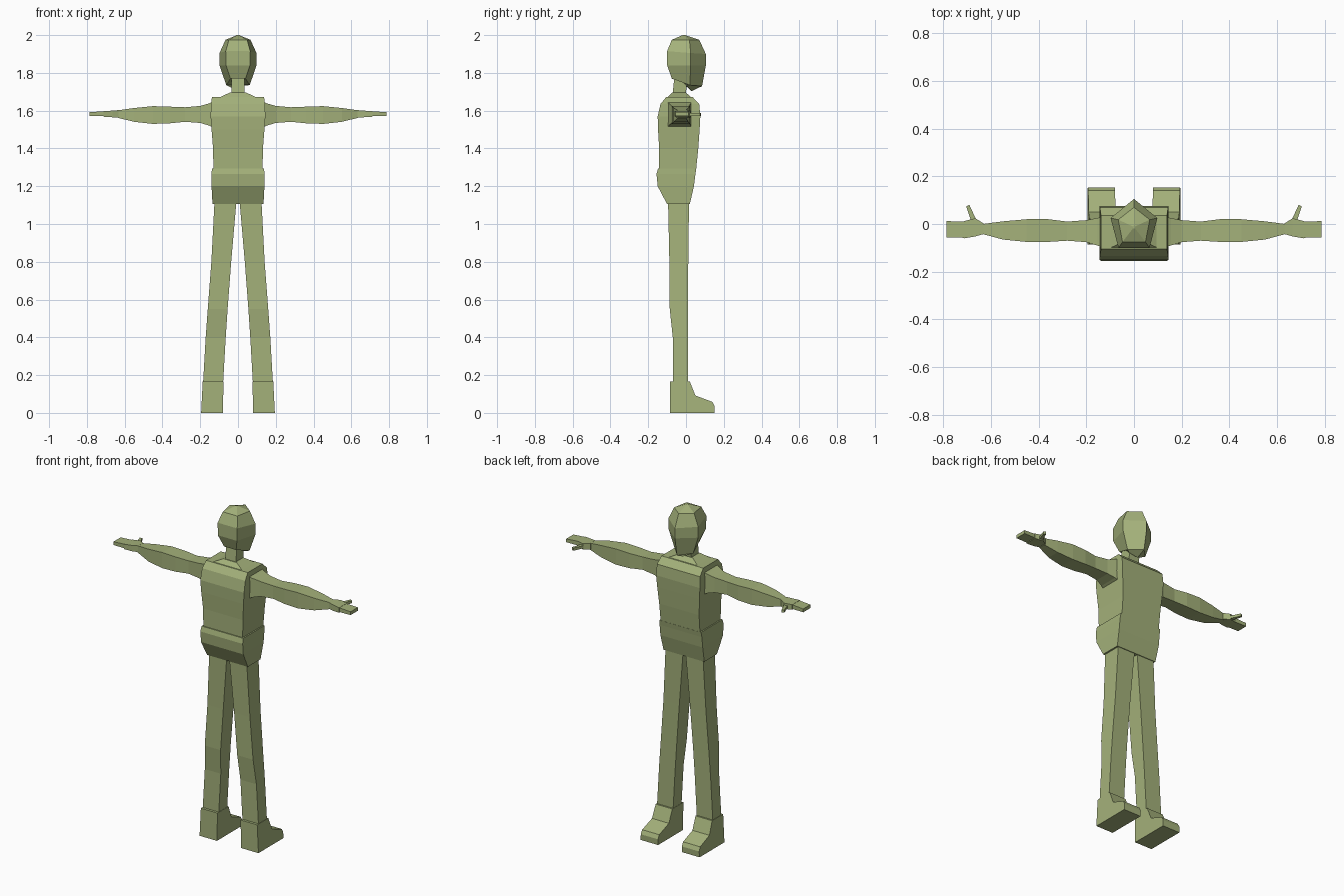
import bpy

skin = bpy.data.materials.new("olive_green")
skin.diffuse_color = (0.37, 0.44, 0.195, 1)


def loft(name, rings):
    """Skin a list of vertex rings and cap both ends, facing outward."""
    n = len(rings[0])
    verts = [v for ring in rings for v in ring]
    faces = [(k * n + i, k * n + (i + 1) % n, (k + 1) * n + (i + 1) % n, (k + 1) * n + i)
             for k in range(len(rings) - 1) for i in range(n)]
    last = (len(rings) - 1) * n
    faces += [tuple(reversed(range(n))), tuple(range(last, last + n))]
    mesh = bpy.data.meshes.new(name)
    mesh.from_pydata(verts, [], faces)
    mesh.materials.append(skin)
    mesh.validate()
    obj = bpy.data.objects.new(name, mesh)
    bpy.context.collection.objects.link(obj)
    return obj


def mirror(obj):
    obj.modifiers.new("mirror", 'MIRROR').use_clip = False


def upright(name, sections):
    """Rectangular sections (z, x0, x1, y0, y1) going up."""
    return loft(name, [[(a, c, z), (b, c, z), (b, d, z), (a, d, z)]
                       for z, a, b, c, d in sections])


def sideways(name, sections):
    """Rectangular sections (x, y0, y1, z0, z1) going outward."""
    return loft(name, [[(x, a, c), (x, b, c), (x, b, d), (x, a, d)]
                       for x, a, b, c, d in sections])


# Pelvis and chest
upright("pelvis", [(1.105, -.135, .135, -.10, .02), (1.2, -.14, .14, -.15, .042),
                   (1.265, -.14, .14, -.156, .05), (1.295, -.138, .138, -.148, .055)])
upright("chest", [(1.285, -.13, .13, -.142, .053), (1.4, -.132, .132, -.142, .065),
                  (1.5, -.14, .14, -.148, .072), (1.57, -.145, .145, -.15, .076),
                  (1.635, -.143, .143, -.135, .07), (1.672, -.138, .138, -.105, .035)])

# Collar and neck
upright("collar", [(1.665, -.11, .11, -.105, .035), (1.695, -.045, .045, -.075, .0)])
upright("neck", [(1.68, -.035, .035, -.072, -.002), (1.79, -.035, .035, -.06, .01)])


# Head: five-sided rings with a pointed face edge
def head_ring(back_w, back_y, back_z, side_w, side_y, side_z, face_y, face_z):
    return [(-back_w, back_y, back_z), (back_w, back_y, back_z),
            (side_w, side_y, side_z), (0, face_y, face_z), (-side_w, side_y, side_z)]


loft("head", [head_ring(.02, -.05, 1.775, .035, .0, 1.735, .03, 1.703),
              head_ring(.04, -.075, 1.77, .062, .02, 1.735, .085, 1.73),
              head_ring(.063, -.1, 1.84, .098, .025, 1.84, .105, 1.84),
              head_ring(.065, -.1, 1.915, .098, .025, 1.905, .105, 1.9),
              head_ring(.048, -.075, 1.975, .066, .018, 1.975, .07, 1.975),
              head_ring(.004, -.018, 2.0, .005, -.01, 2.0, -.006, 2.0)])

# Arms
mirror(sideways("arm", [(.13, -.098, .03, 1.51, 1.648), (.155, -.09, .025, 1.522, 1.638),
                        (.2, -.076, .016, 1.535, 1.625), (.28, -.07, .01, 1.541, 1.618),
                        (.36, -.075, .02, 1.533, 1.621), (.45, -.075, .02, 1.53, 1.624),
                        (.55, -.065, .011, 1.541, 1.614), (.635, -.042, .0, 1.562, 1.602)]))

# Hands, fingers and thumbs
mirror(sideways("palm", [(.63, -.042, .002, 1.565, 1.603), (.665, -.052, .024, 1.565, 1.6),
                         (.712, -.06, .012, 1.568, 1.598)]))
mirror(sideways("fingers", [(.705, -.058, .01, 1.572, 1.597), (.785, -.056, .012, 1.572, 1.592)]))
mirror(loft("thumb", [[(x, y, 1.572), (x + w, y - .006, 1.572),
                       (x + w, y - .006, 1.588), (x, y, 1.588)]
                      for x, y, w in [(.66, .015, .022), (.69, .08, .013)]]))

# Legs
mirror(upright("leg", [(.155, .079, .185, -.07, .01), (.4, .065, .171, -.07, .01),
                       (.55, .055, .16, -.086, .01), (.8, .036, .141, -.088, .012),
                       (1.125, .008, .124, -.095, .016)]))

# Feet: side profile extruded across the width
foot_profile = [(-.085, 0), (.15, 0), (.152, .035), (.14, .058),
                (.05, .092), (.02, .167), (-.085, .167)]
mirror(loft("foot", [[(x + lean * z, y, z) for y, z in foot_profile]
                     for x, lean in [(.08, -.02), (.195, -.05)]]))
